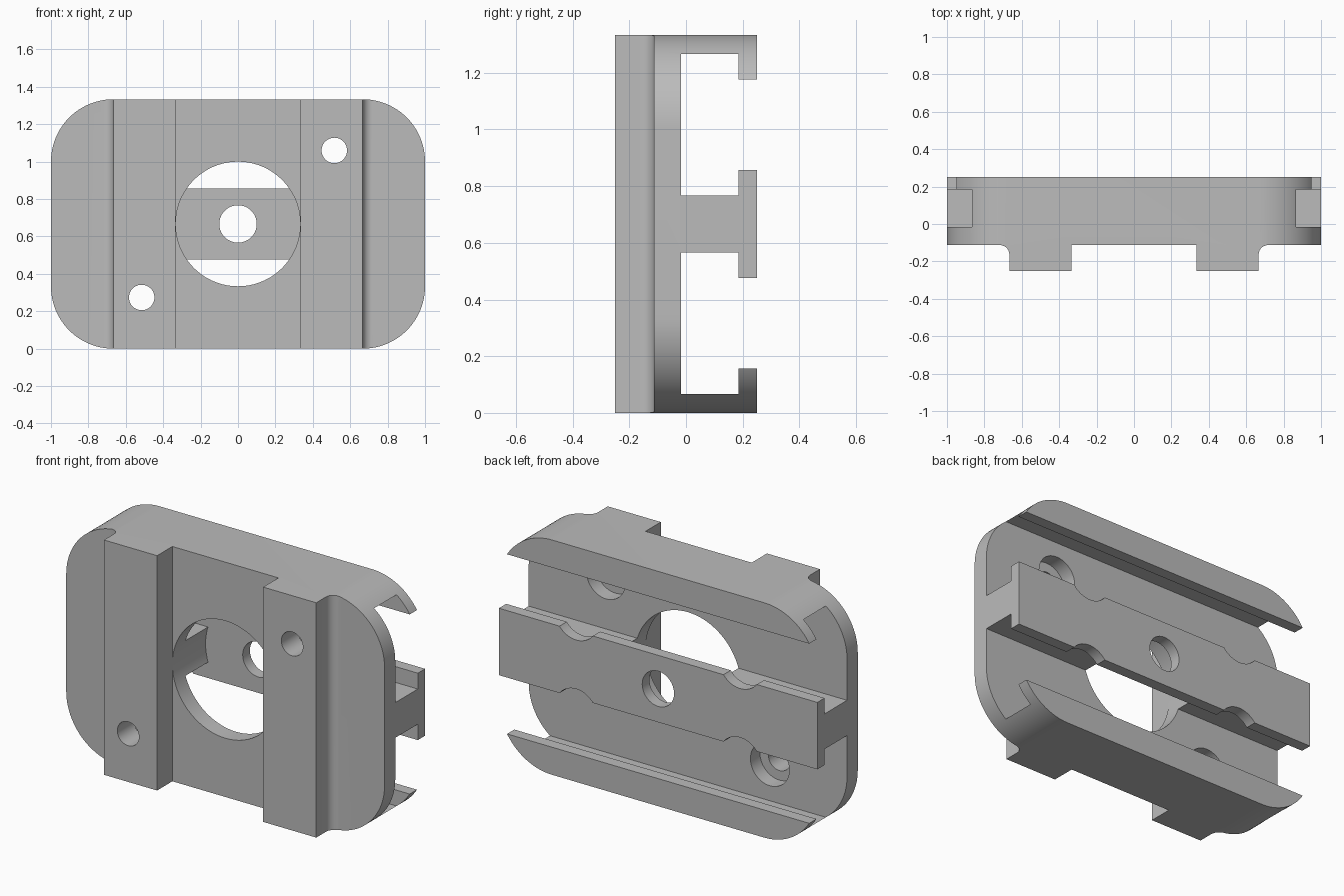
import bpy, bmesh
from math import sin, cos, pi, radians
from mathutils import Vector

cube = bpy.data.objects.get("Cube")
if cube:
    bpy.data.objects.remove(cube, do_unlink=True)

grey = bpy.data.materials.new("plain_grey")
grey.use_nodes = True
COLOUR = (0.5, 0.5, 0.5, 1)
grey.diffuse_color = COLOUR
grey.node_tree.nodes["Principled BSDF"].inputs["Base Color"].default_value = COLOUR

H, MID, R = 1.333, 0.6667, 0.3333      # height, middle height, corner radius
FACE, FLOOR, LIP, BACK, RIB = -0.113, -0.017, 0.185, 0.25, -0.25


def prism(name, points, offset):
    """Closed solid: a flat outline swept along an offset vector."""
    bm = bmesh.new()
    face = bm.faces.new([bm.verts.new(p) for p in points])
    swept = bmesh.ops.extrude_face_region(bm, geom=[face])
    verts = [g for g in swept["geom"] if isinstance(g, bmesh.types.BMVert)]
    bmesh.ops.translate(bm, verts=verts, vec=Vector(offset))
    bmesh.ops.recalc_face_normals(bm, faces=bm.faces[:])
    mesh = bpy.data.meshes.new(name)
    bm.to_mesh(mesh)
    bm.free()
    mesh.materials.append(grey)
    obj = bpy.data.objects.new(name, mesh)
    bpy.context.collection.objects.link(obj)
    return obj


def arc(cx, cy, r, start, end, n):
    angles = [radians(start + (end - start) * i / n) for i in range(n + 1)]
    return [(cx + r * cos(a), cy + r * sin(a)) for a in angles]


def cylinder(name, x, z, r, y0, y1):
    ring = arc(x, z, r, 0, 360, 72)[:-1]
    return prism(name, [(px, y0, pz) for px, pz in ring], (0, y1 - y0, 0))


def block(name, z0, z1, y0, y1):
    corners = [(y0, z0), (y1, z0), (y1, z1), (y0, z1)]
    return prism(name, [(-1.2, y, z) for y, z in corners], (2.4, 0, 0))


def combine(obj, tool, operation="DIFFERENCE"):
    mod = obj.modifiers.new(tool.name, "BOOLEAN")
    mod.operation, mod.solver, mod.object = operation, "EXACT", tool
    bpy.context.view_layer.objects.active = obj
    bpy.ops.object.modifier_apply(modifier=mod.name)
    bpy.data.objects.remove(tool, do_unlink=True)


# Plan section: flat back, two front ribs with filleted outer roots
F = 0.05
half = [(R, FACE), (R, RIB), (2 * R, RIB)]
half += arc(2 * R + F, FACE - F, F, 180, 90, 10)
half += [(1.1, FACE), (1.1, BACK)]
section = half + [(-x, y) for x, y in reversed(half)]
body = prism("slotted_mounting_plate", [(x, y, -0.1) for x, y in section], (0, 0, H + 0.2))

# Rounded front outline
outline = []
for i, (sx, sz) in enumerate([(1, 1), (-1, 1), (-1, -1), (1, -1)]):
    outline += arc(sx * (1 - R), MID + sz * (MID - R), R, 90 * i, 90 * i + 90, 24)
combine(body, prism("outline", [(x, -0.5, z) for x, z in outline], (0, 1, 0)), "INTERSECT")

# Two T-slots across the back
for s in (-1, 1):
    z = MID + s * 0.35
    combine(body, block("slot", z - 0.25, z + 0.25, FLOOR, LIP))
    combine(body, block("slot_mouth", z - 0.16, z + 0.16, LIP - 0.02, BACK + 0.1))

# Large front opening, stopping at the bar flange, and its small centre hole
combine(body, cylinder("opening", 0, MID, R, -0.4, LIP))
combine(body, cylinder("centre_hole", 0, MID, 0.1, 0, 0.4))

# Diagonal screw holes with counterbores
for s in (-1, 1):
    x, z = s * 0.515, MID + s * 0.393
    combine(body, cylinder("screw_hole", x, z, 0.068, -0.4, 0.1))
    combine(body, cylinder("counterbore", x, z, 0.122, FLOOR - 0.085, 0.1))

# Clearance notches in the bar flange edges
for sx in (-1, 1):
    for sz in (-1, 1):
        combine(body, cylinder("notch", sx * 0.515, MID + sz * 0.272, 0.133, LIP - 0.01, 0.4))

bpy.ops.object.select_all(action="DESELECT")
body.select_set(True)
bpy.context.view_layer.objects.active = body
bpy.ops.object.shade_smooth_by_angle(angle=radians(30))
